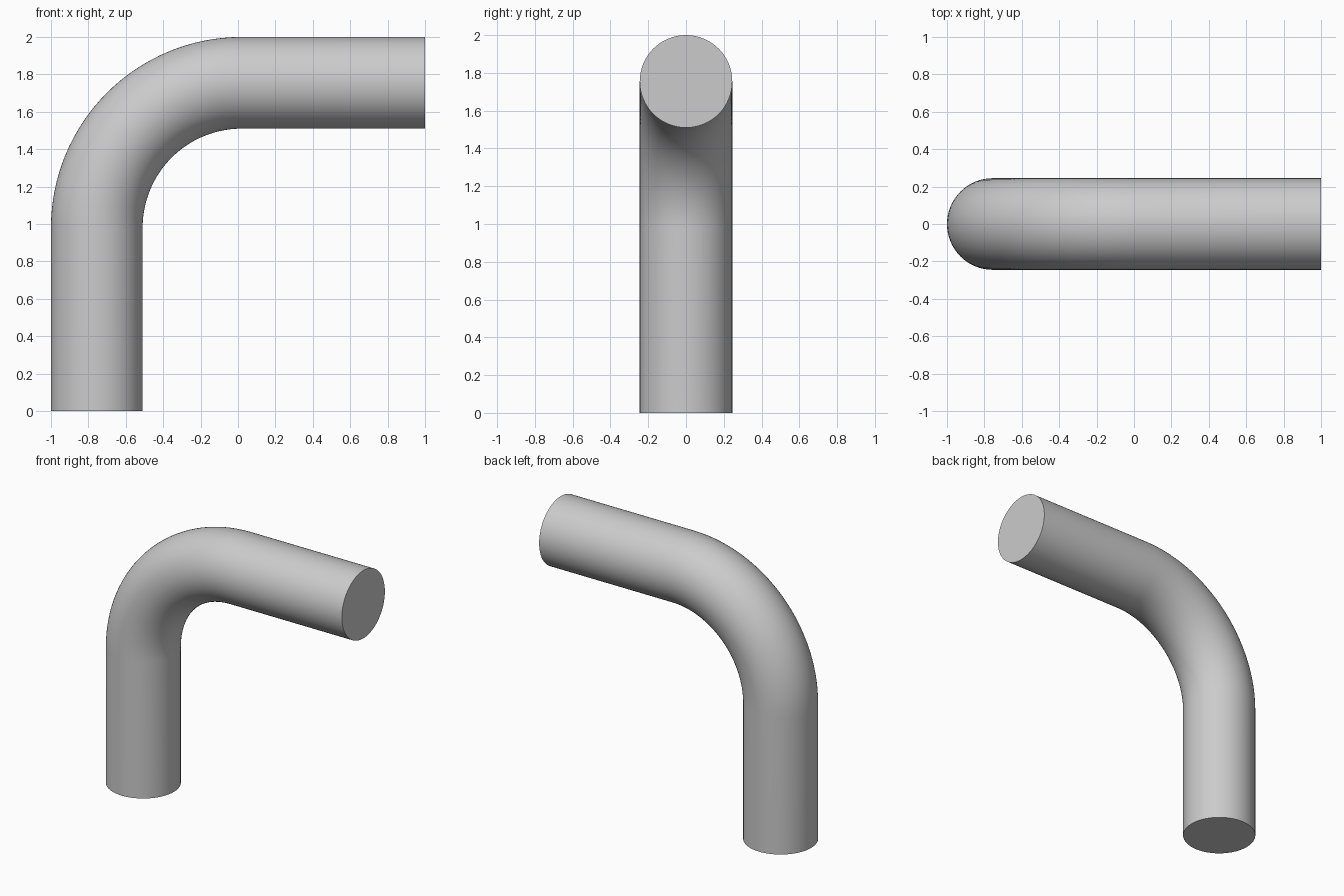
import bpy, bmesh, math
from mathutils import Vector

if "Cube" in bpy.data.objects:
    bpy.data.objects.remove(bpy.data.objects["Cube"])

R = 0.245          # pipe radius
BEND = 0.775       # bend radius of the centre line
CX, CZ = 0.02, 0.98  # bend centre
SIDES, STEPS = 64, 32

# Centre line: vertical leg, quarter bend, horizontal leg (point, angle of ring plane)
path = [(Vector((CX - BEND, 0, 0)), 0.0)]
for i in range(STEPS + 1):
    a = math.pi / 2 * i / STEPS
    path.append((Vector((CX - BEND * math.cos(a), 0, CZ + BEND * math.sin(a))), a))
path.append((Vector((1, 0, CZ + BEND)), math.pi / 2))

# Sweep a circle along the centre line
bm = bmesh.new()
rings = []
for p, a in path:
    out = Vector((-math.cos(a), 0, math.sin(a)))
    ring = []
    for k in range(SIDES):
        t = 2 * math.pi * k / SIDES
        ring.append(bm.verts.new(p + out * (R * math.cos(t)) + Vector((0, R * math.sin(t), 0))))
    rings.append(ring)
for r0, r1 in zip(rings, rings[1:]):
    for k in range(SIDES):
        n = (k + 1) % SIDES
        bm.faces.new((r0[k], r0[n], r1[n], r1[k]))

# Flat end caps
bm.faces.new(rings[0])
bm.faces.new(rings[-1])
bmesh.ops.recalc_face_normals(bm, faces=bm.faces)

mesh = bpy.data.meshes.new("pipe_elbow")
bm.to_mesh(mesh)
bm.free()
pipe = bpy.data.objects.new("pipe_elbow", mesh)
bpy.context.collection.objects.link(pipe)
bpy.context.view_layer.objects.active = pipe
pipe.select_set(True)
bpy.ops.object.shade_smooth_by_angle(angle=math.radians(40))
